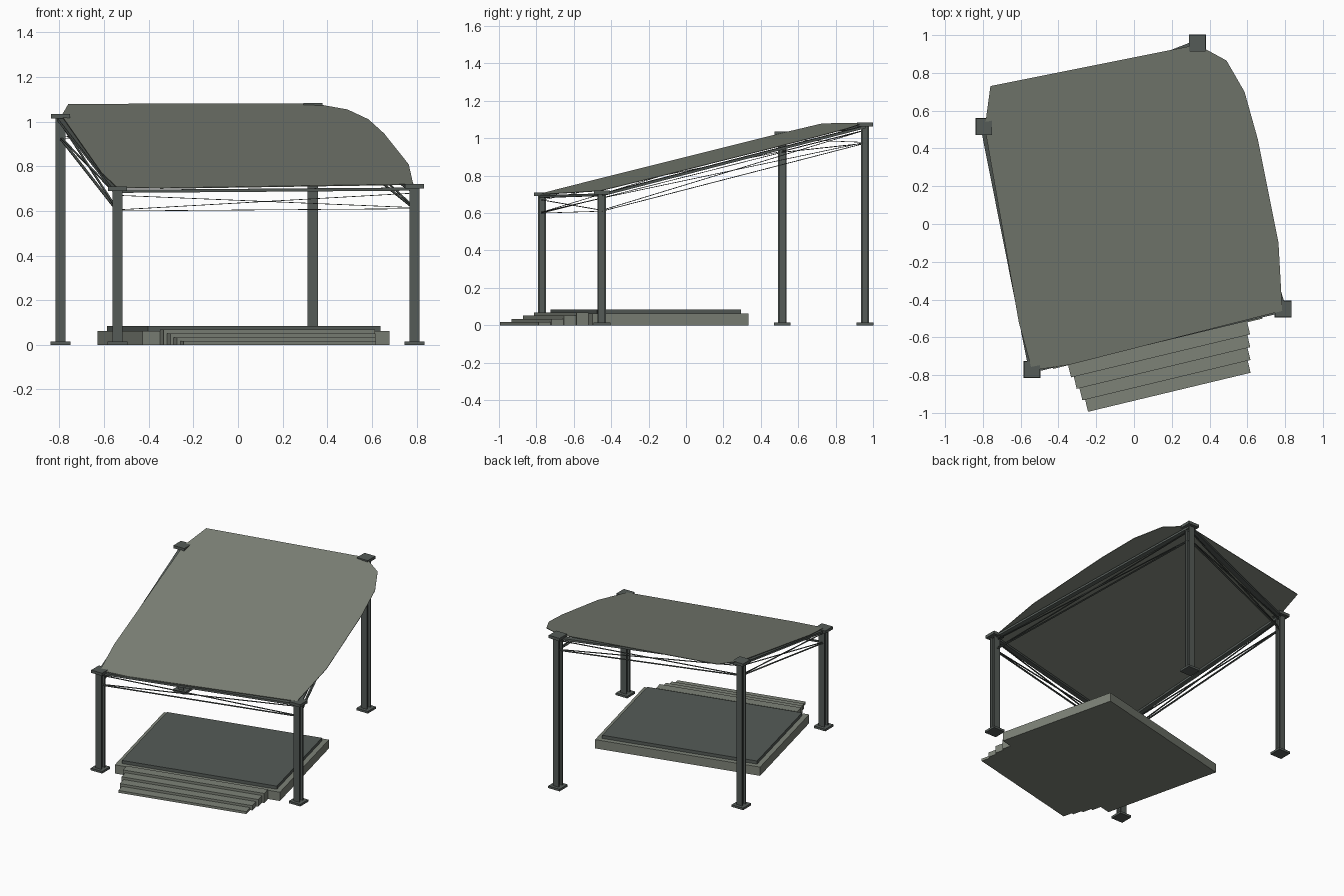
import bpy, bmesh, math
from mathutils import Matrix, Vector

cube = bpy.data.objects.get("Cube")
if cube:
    bpy.data.objects.remove(cube, do_unlink=True)


def material(name, rgb):
    m = bpy.data.materials.new(name)
    m.use_nodes = True
    m.diffuse_color = (*rgb, 1)
    m.node_tree.nodes["Principled BSDF"].inputs["Base Color"].default_value = (*rgb, 1)
    return m


stone = material("grey_green", (0.205, 0.224, 0.186))
charcoal = material("charcoal", (0.09, 0.105, 0.096))


def finish(bm, name, mat):
    bmesh.ops.recalc_face_normals(bm, faces=bm.faces)
    mesh = bpy.data.meshes.new(name)
    bm.to_mesh(mesh)
    bm.free()
    mesh.materials.append(mat)
    ob = bpy.data.objects.new(name, mesh)
    bpy.context.collection.objects.link(ob)
    return ob


def add_box(bm, center, size, frame=Matrix()):
    m = frame @ Matrix.Translation(center) @ Matrix.Diagonal((*size, 1))
    bmesh.ops.create_cube(bm, size=1, matrix=m)


def box(name, center, size, mat, frame=Matrix()):
    bm = bmesh.new()
    add_box(bm, center, size, frame)
    return finish(bm, name, mat)


def bar(name, a, b, width, thick, mat):
    """Flat strip from a to b whose width stays level."""
    a, b = Vector(a), Vector(b)
    along = (b - a).normalized()
    side = Vector((0, 0, 1)).cross(along).normalized()
    up = along.cross(side)
    frame = Matrix((along, side, up)).transposed().to_4x4()
    frame.translation = (a + b) / 2
    return box(name, (0, 0, 0), ((b - a).length, width, thick), mat, frame)


def roof_z(x, y):
    return 0.868 - 0.046 * x + 0.242 * y


# Platform: slab, dark deck and widening steps, all turned together
turn = Matrix.Translation((0.025, -0.216, 0)) @ Matrix.Rotation(math.radians(13.5), 4, 'Z')
W, D = 1.14, 0.86
box("platform_base", (0, 0, 0.031), (W, D, 0.062), stone, turn)
box("platform_deck", (0, 0, 0.0725), (W - 0.07, D - 0.07, 0.023), charcoal, turn)
for i in range(4):
    depth, top = 0.066 * (4 - i), 0.017 * (i + 1)
    box(f"step_{i + 1}", (0, -D / 2 - depth / 2, top / 2),
        (0.885 + 0.03 * i, depth, top), stone, turn)

# Posts: H-section with foot plate and cap plate
posts = {
    "front_right": (-0.54, -0.77, 0.71),
    "front_left": (0.79, -0.45, 0.72),
    "back_left": (0.335, 0.957, 1.083),
    "back_right": (-0.795, 0.515, 1.035),
}
for name, (x, y, top) in posts.items():
    bm = bmesh.new()
    h = top - 0.02
    for s in (-1, 1):
        add_box(bm, (x, y + s * 0.0185, h / 2), (0.045, 0.008, h))
    add_box(bm, (x, y, h / 2), (0.012, 0.03, h))
    finish(bm, name + "_post", charcoal)
    box(name + "_foot", (x, y, 0.0075), (0.09, 0.09, 0.015), charcoal)
    box(name + "_cap", (x, y, top - 0.01), (0.085, 0.085, 0.02), charcoal)

# Edge beams and flat tie strips on every side
names = list(posts)
for i, first in enumerate(names):
    a, b = Vector(posts[first]), Vector(posts[names[(i + 1) % 4]])
    side = first + "_side"
    drop = lambda p, d: p - Vector((0, 0, d))
    bar(side + "_beam", drop(a, 0.022), drop(b, 0.022), 0.035, 0.014, charcoal)
    bar(side + "_low_tie", drop(a, 0.11), drop(b, 0.11), 0.014, 0.003, charcoal)
    bar(side + "_brace_a", drop(a, 0.04), drop(b, 0.105), 0.01, 0.003, charcoal)
    bar(side + "_brace_b", drop(a, 0.105), drop(b, 0.04), 0.01, 0.003, charcoal)

# Roof: thin tilted sheet with a rounded back corner
outline = [(-0.54, -0.775), (-0.42, -0.757), (-0.34, -0.745), (0.785, -0.46),
           (0.765, -0.10), (0.655, 0.45), (0.585, 0.70), (0.49, 0.865),
           (0.335, 0.95), (0.24, 0.93), (-0.76, 0.73), (-0.79, 0.51),
           (-0.715, 0.08), (-0.61, -0.52)]
bm = bmesh.new()
sheet = bm.faces.new([bm.verts.new((x, y, roof_z(x, y))) for x, y in outline])
ext = bmesh.ops.extrude_face_region(bm, geom=[sheet], use_keep_orig=True)
lower = [v for v in ext["geom"] if isinstance(v, bmesh.types.BMVert)]
bmesh.ops.translate(bm, verts=lower, vec=(0, 0, -0.004))
finish(bm, "roof_sheet", stone)
